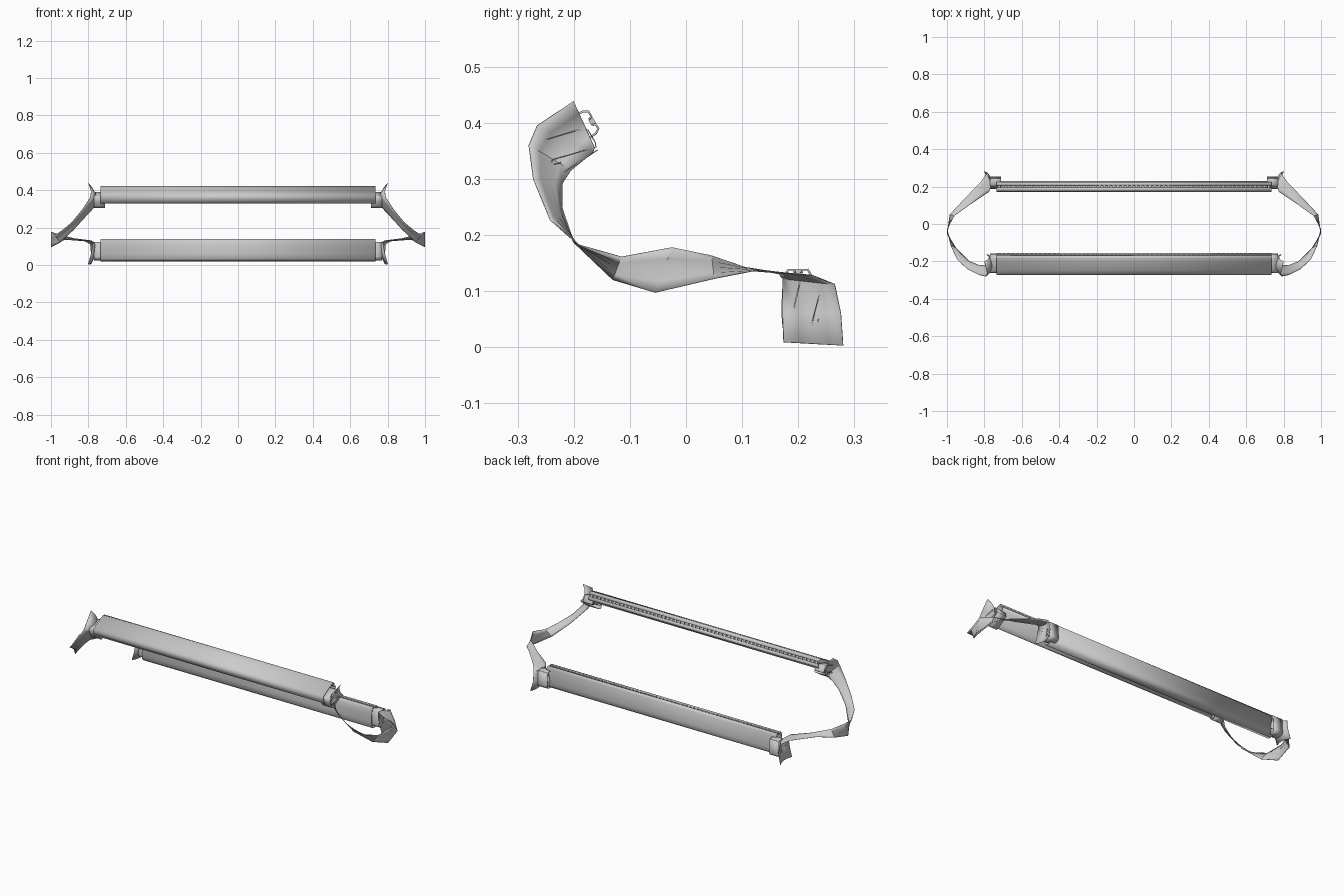
import bpy, bmesh, math
from mathutils import Vector

if "Cube" in bpy.data.objects:
    bpy.data.objects.remove(bpy.data.objects["Cube"])

BACK = ((0.20, 0.08), 0.0)
FRONT = ((-0.215, 0.375), math.radians(60))


def finish(name, bm, thick=0.0, mirror=False, subdiv=0):
    bmesh.ops.recalc_face_normals(bm, faces=bm.faces)
    me = bpy.data.meshes.new(name)
    bm.to_mesh(me)
    bm.free()
    ob = bpy.data.objects.new(name, me)
    bpy.context.collection.objects.link(ob)
    if subdiv:
        m = ob.modifiers.new("smooth", "SUBSURF")
        m.levels = m.render_levels = subdiv
    if thick:
        m = ob.modifiers.new("thickness", "SOLIDIFY")
        m.thickness = thick
        m.offset = 0
    if mirror:
        ob.modifiers.new("mirror", "MIRROR").use_mirror_merge = False
    bpy.context.view_layer.objects.active = ob
    ob.select_set(True)
    bpy.ops.object.shade_smooth_by_angle(angle=math.radians(40))
    ob.select_set(False)
    return ob


def place(u, v, frame):
    (cy, cz), a = frame
    return (cy + u * math.cos(a) + v * math.sin(a),
            cz - u * math.sin(a) + v * math.cos(a))


def sheet(bm, profile, frame, x0, x1):
    rows = []
    for u, v in profile:
        y, z = place(u, v, frame)
        rows.append([bm.verts.new((x, y, z)) for x in (x0, x1)])
    for a, b in zip(rows, rows[1:]):
        bm.faces.new((a[0], a[1], b[1], b[0]))


# slotted channel section, and the rolled sleeve tucked into each end
CHANNEL = [(-.006, .052), (-.008, .058), (-.018, .058), (-.023, .05), (-.027, .02),
           (-.028, -.02), (-.026, -.045), (-.017, -.056), (0, -.058), (.018, -.055),
           (.026, -.045), (.027, -.025), (.022, .05), (.017, .058), (.008, .058), (.006, .052)]
SLEEVE = [(.036, -.03), (.03, -.05), (.024, -.04), (.043, .038), (.036, .041), (.01, .041),
          (.003, .034), (-.013, -.035), (-.008, -.047), (.01, -.053), (.035, -.055),
          (.05, -.05), (.054, -.038), (.049, .038)]

for label, frame in (("front", FRONT), ("back", BACK)):
    bm = bmesh.new()
    sheet(bm, CHANNEL, frame, -0.735, 0.735)
    finish(label + "_bar", bm, 0.004)

    bm = bmesh.new()
    sheet(bm, SLEEVE, frame, 0.71, 0.77)
    finish(label + "_end_sleeves", bm, 0.002, mirror=True)

    # row of small teeth in the slot
    bm = bmesh.new()
    for i in range(60):
        x = -0.72 + 1.44 * i / 59
        ret = bmesh.ops.create_cube(bm, size=1.0)
        for vert in ret["verts"]:
            y, z = place(vert.co.y * 0.012, 0.055 + vert.co.z * 0.009, frame)
            vert.co = (x + vert.co.x * 0.014, y, z)
    finish(label + "_slot_teeth", bm)

# twisted strap: edge A, edge B, inward bow of the middle
STRAP = [
    ((.800, -.200, .438), (.790, -.163, .355), .02),
    ((.785, -.265, .395), (.775, -.166, .347), .025),
    ((.790, -.280, .360), (.765, -.205, .315), .015),
    ((.830, -.272, .300), (.785, -.221, .290), 0),
    ((.890, -.242, .227), (.825, -.221, .248), 0),
    ((.945, -.190, .182), (.880, -.200, .187), 0),
    ((.980, -.115, .161), (.950, -.130, .120), 0),
    ((.998, -.025, .178), (.998, -.055, .097), 0),
    ((.960, .045, .163), (.985, .050, .122), 0),
    ((.875, .105, .142), (.920, .120, .136), 0),
    ((.785, .165, .131), (.820, .225, .128), 0),
    ((.775, .172, .122), (.790, .265, .112), .015),
    ((.785, .172, .060), (.785, .276, .060), .025),
    ((.800, .174, .009), (.800, .280, .003), .015),
]
bm = bmesh.new()
rows = []
for a, b, bow in STRAP:
    a, b = Vector(a), Vector(b)
    row = []
    for i in range(5):
        t = i / 4
        p = a.lerp(b, t)
        p.x -= bow * 4 * t * (1 - t)
        row.append(bm.verts.new(p))
    rows.append(row)
for r, s in zip(rows, rows[1:]):
    for i in range(4):
        bm.faces.new((r[i], r[i + 1], s[i + 1], s[i]))
finish("side_straps", bm, 0.002, mirror=True)
